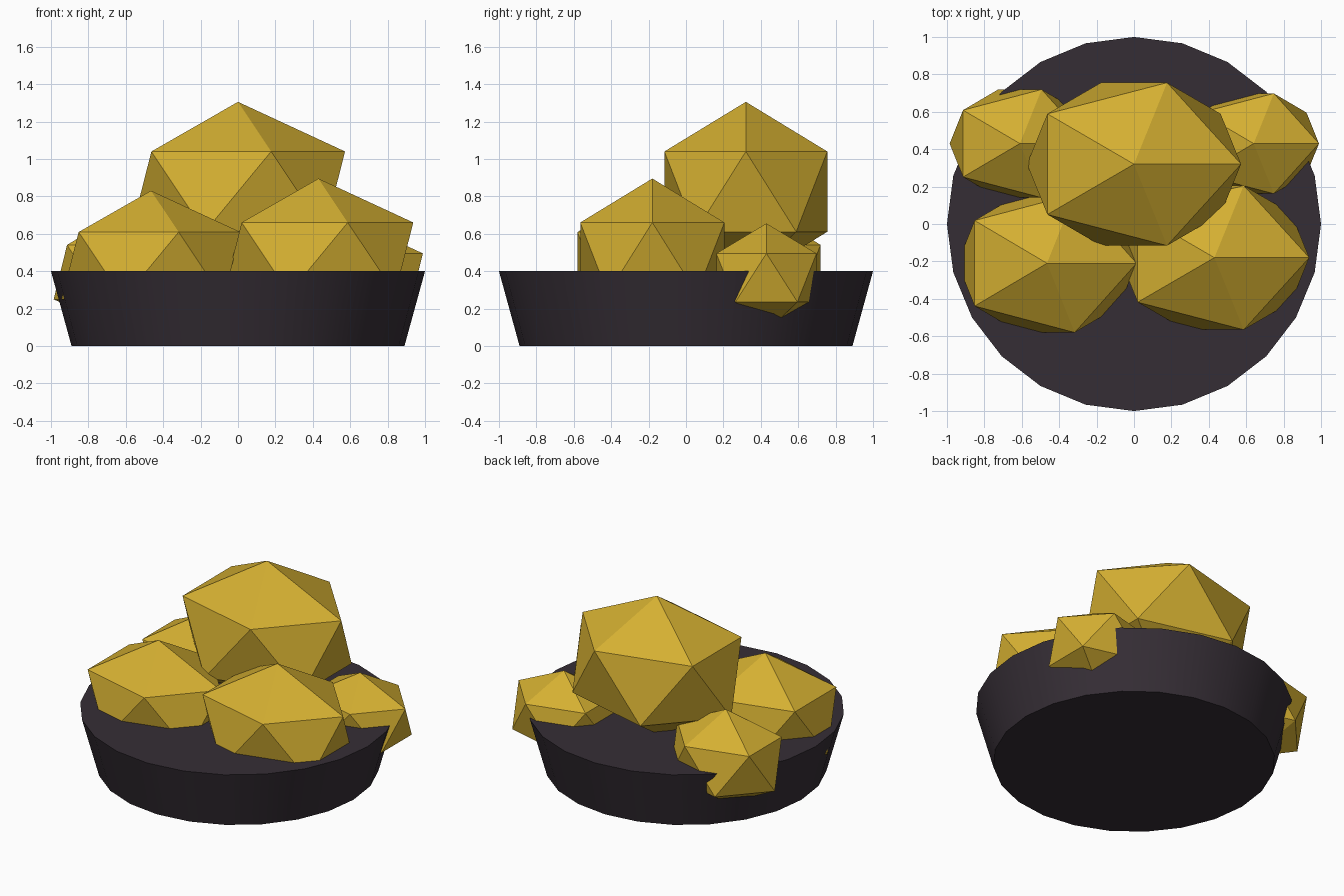
import bpy
import math

cube = bpy.data.objects.get("Cube")
if cube:
    bpy.data.objects.remove(cube, do_unlink=True)


def make_material(name, color):
    mat = bpy.data.materials.new(name)
    mat.use_nodes = True
    mat.diffuse_color = color
    mat.node_tree.nodes["Principled BSDF"].inputs["Base Color"].default_value = color
    return mat


dark = make_material("dark_plum", (0.036, 0.027, 0.036, 1))
gold = make_material("gold", (0.66, 0.43, 0.031, 1))

# Shallow tapered dish, filled to the rim
bpy.ops.mesh.primitive_cone_add(vertices=24, radius1=0.89, radius2=1.0,
                                depth=0.4, location=(0, 0, 0.2))
dish = bpy.context.object
dish.name = "dish"
dish.data.materials.append(dark)
bpy.ops.object.shade_smooth_by_angle(angle=math.radians(30))


# Faceted nuggets: squashed icosahedra
def nugget(name, center, radii):
    bpy.ops.mesh.primitive_ico_sphere_add(subdivisions=1, radius=1, location=center)
    obj = bpy.context.object
    obj.name = name
    obj.scale = radii
    bpy.ops.object.transform_apply(location=False, rotation=False, scale=True)
    obj.data.materials.append(gold)
    bpy.ops.object.shade_flat()


nugget("top_nugget", (0, 0.32, 0.825), (0.64, 0.512, 0.48))
nugget("front_right_nugget", (-0.465, -0.21, 0.43), (0.535, 0.435, 0.40))
nugget("front_left_nugget", (0.43, -0.18, 0.47), (0.567, 0.453, 0.425))
nugget("back_right_nugget", (-0.61, 0.43, 0.395), (0.42, 0.34, 0.325))
nugget("back_left_nugget", (0.64, 0.43, 0.365), (0.39, 0.315, 0.29))
